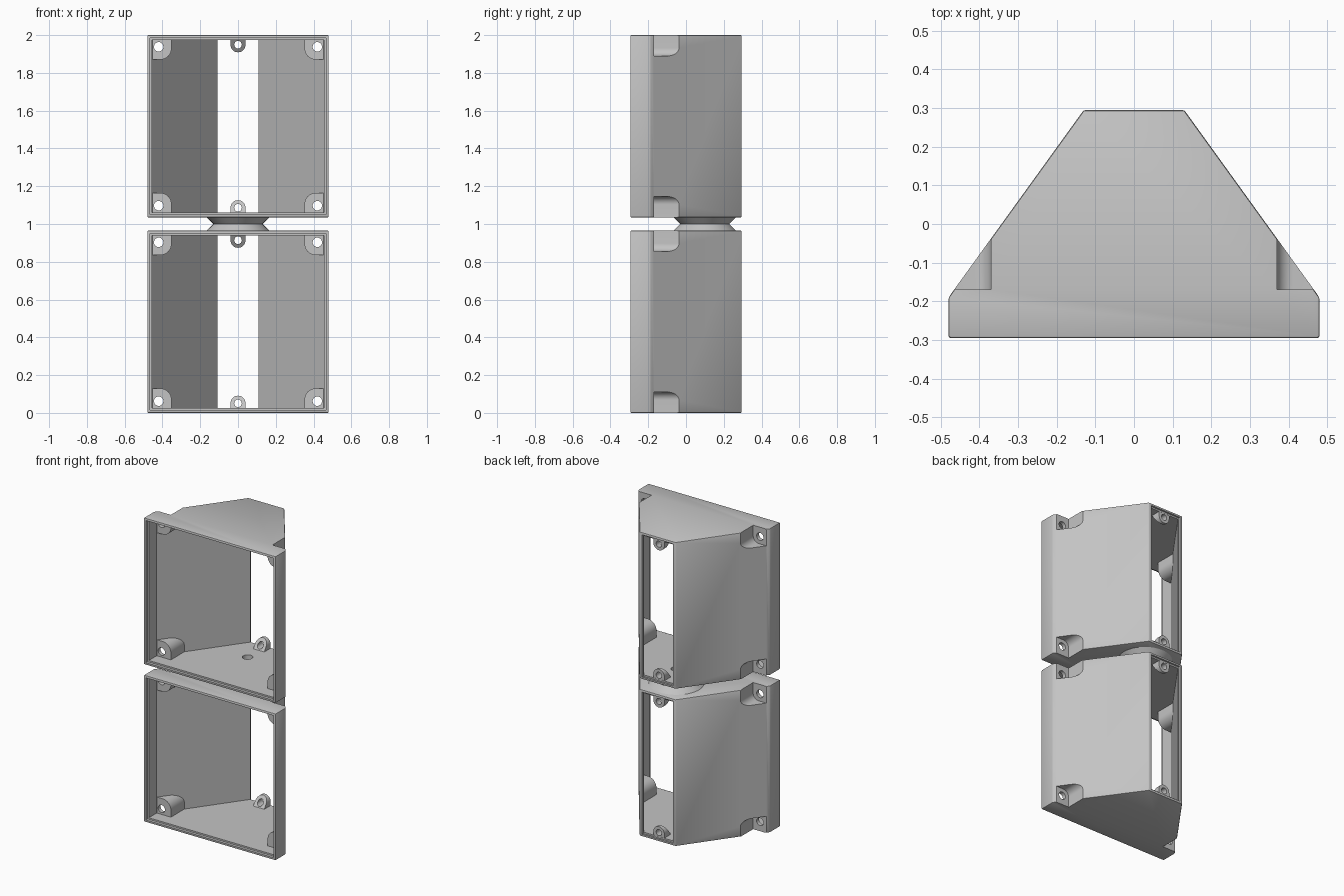
import bpy, bmesh
from math import sin, cos, pi, radians
from mathutils import Vector

if "Cube" in bpy.data.objects:
    bpy.data.objects.remove(bpy.data.objects["Cube"])

grey = bpy.data.materials.new("light grey plastic")
grey.use_nodes = True
GREY = (0.55, 0.55, 0.55, 1)
grey.diffuse_color = GREY
grey.node_tree.nodes["Principled BSDF"].inputs["Base Color"].default_value = GREY

H = 0.965                      # height of one housing
HALF_W, BACK_W = 0.48, 0.13    # half widths at front and back
FRONT, SHOULDER, BACK = -0.295, -0.19, 0.295
WALL = 0.025
NECK_Y = 0.1


def finish(name, bm):
    bmesh.ops.recalc_face_normals(bm, faces=bm.faces)
    mesh = bpy.data.meshes.new(name)
    bm.to_mesh(mesh)
    bm.free()
    mesh.materials.append(grey)
    ob = bpy.data.objects.new(name, mesh)
    bpy.context.collection.objects.link(ob)
    return ob


def prism(name, pts, a, b, axis="Z", bevel=0):
    """Extrude a 2D outline from a to b along Z (xy outline) or Y (xz outline)."""
    place = (lambda p: (p[0], p[1], a)) if axis == "Z" else (lambda p: (p[0], a, p[1]))
    bm = bmesh.new()
    face = bm.faces.new([bm.verts.new(place(p)) for p in pts])
    out = bmesh.ops.extrude_face_region(bm, geom=[face])
    move = Vector((0, 0, b - a)) if axis == "Z" else Vector((0, b - a, 0))
    bmesh.ops.translate(bm, vec=move,
                        verts=[v for v in out["geom"] if isinstance(v, bmesh.types.BMVert)])
    bmesh.ops.recalc_face_normals(bm, faces=bm.faces)
    if bevel:
        bmesh.ops.bevel(bm, geom=bm.edges[:], offset=bevel, segments=2,
                        profile=0.5, affect="EDGES")
    return finish(name, bm)


def rect(hw, lo, hi):
    return [(-hw, lo), (hw, lo), (hw, hi), (-hw, hi)]


def arc(cx, cz, r, start, end, n=24):
    return [(cx + r * cos(start + (end - start) * i / n),
             cz + r * sin(start + (end - start) * i / n)) for i in range(n + 1)]


def circle(cx, cz, r):
    return arc(cx, cz, r, 0, 2 * pi)[:-1]


def mirrored(half):
    return half + [(-x, y) for x, y in reversed(half)]


def subtract(ob, *cutters):
    for cutter in cutters:
        mod = ob.modifiers.new("cut", "BOOLEAN")
        mod.operation, mod.solver, mod.object = "DIFFERENCE", "EXACT", cutter
        bpy.context.view_layer.objects.active = ob
        bpy.ops.object.modifier_apply(modifier=mod.name)
        bpy.data.objects.remove(cutter)


def corner_block(side, top, x0, height, r, y0, y1):
    """Block in a housing corner, rounded on its inner edge."""
    pts = [(0.6, -0.1), (0.6, height)]
    pts += arc(x0 + r, height - r, r, pi / 2, pi, 10) + [(x0, -0.1)]
    pts = [(side * x, H - z if top else z) for x, z in pts]
    return prism("corner_cutter", pts, y0, y1, "Y")


def bore(z0, z1):
    return prism("bore_cutter", [(x, y) for x, y in circle(0, NECK_Y, 0.032)], z0, z1)


def make_case(name):
    corners = [(s, t) for s in (-1, 1) for t in (False, True)]
    case = prism(name, mirrored([(HALF_W, FRONT), (HALF_W, SHOULDER), (BACK_W, BACK)]),
                 0, H, bevel=0.006)
    # hollow, leaving the four screw bosses
    cavity = prism("cavity_cutter",
                   mirrored([(HALF_W - WALL, -0.4), (HALF_W - WALL, -0.198),
                             (0.099, BACK), (0.099, 0.4)]), WALL, H - WALL)
    subtract(cavity, *[corner_block(s, t, 0.352, 0.13, 0.06, -0.195, 0.2)
                       for s, t in corners])
    subtract(case, cavity)
    # stepped lips around the front and back openings
    subtract(case,
             prism("front_lip_cutter", rect(0.465, 0.015, H - 0.015), -0.4, FRONT + 0.018, "Y"),
             prism("back_lip_cutter", rect(0.112, 0.015, H - 0.015), BACK - 0.012, 0.4, "Y"))
    # outside pockets and screw holes
    for s, t in corners:
        subtract(case, corner_block(s, t, 0.37, 0.11, 0.042, -0.17, 0.4),
                 prism("hole_cutter", circle(s * 0.42, H - 0.062 if t else 0.062, 0.025),
                       -0.25, -0.1, "Y"))
    return case


def make_lug(name, top):
    """Arched screw lug with a sloped front, standing on the floor or hanging from the roof."""
    pts = [(-0.04, 0.02), (0.04, 0.02)] + arc(0, 0.051, 0.04, 0, pi, 16)
    lug = prism(name, pts, 0.2, 0.282, "Y")
    for v in lug.data.vertices:
        if v.co.y < 0.25:
            v.co.y = 0.262 - 0.7 * (0.091 - v.co.z)
    subtract(lug, prism("lug_hole_cutter", circle(0, 0.051, 0.02), 0.1, 0.4, "Y"))
    if top:
        for v in lug.data.vertices:
            v.co.z = H - v.co.z
        lug.data.flip_normals()
    return lug


parts = []
for level, base in (("lower", 0), ("upper", 2 - H)):
    case = make_case(level + "_case")
    subtract(case, bore(H - 0.1, H + 0.1) if level == "lower" else bore(-0.1, 0.1))
    group = [case, make_lug(level + "_floor_lug", False), make_lug(level + "_roof_lug", True)]
    for ob in group:
        ob.location.z = base
    parts += group

# waisted neck joining the two housings
bm = bmesh.new()
for z, r1, r2 in ((H, 0.165, 0.13), (1.0, 0.13, 0.165)):
    rings = [[bm.verts.new((x, y, zz)) for x, y in arc(0, NECK_Y, r, 0, 2 * pi, 64)[:-1]]
             for zz, r in ((z, r1), (z + 1 - H, r2))]
    for i in range(64):
        j = (i + 1) % 64
        bm.faces.new((rings[0][i], rings[0][j], rings[1][j], rings[1][i]))
    if z == H:
        bm.faces.new(rings[0])
    else:
        bm.faces.new(rings[1])
bmesh.ops.remove_doubles(bm, verts=bm.verts, dist=1e-5)
neck = finish("connecting_neck", bm)
subtract(neck, bore(0.9, 1.1))
parts.append(neck)

bpy.ops.object.select_all(action="DESELECT")
for ob in parts:
    ob.select_set(True)
bpy.context.view_layer.objects.active = parts[0]
bpy.ops.object.shade_smooth_by_angle(angle=radians(30))
